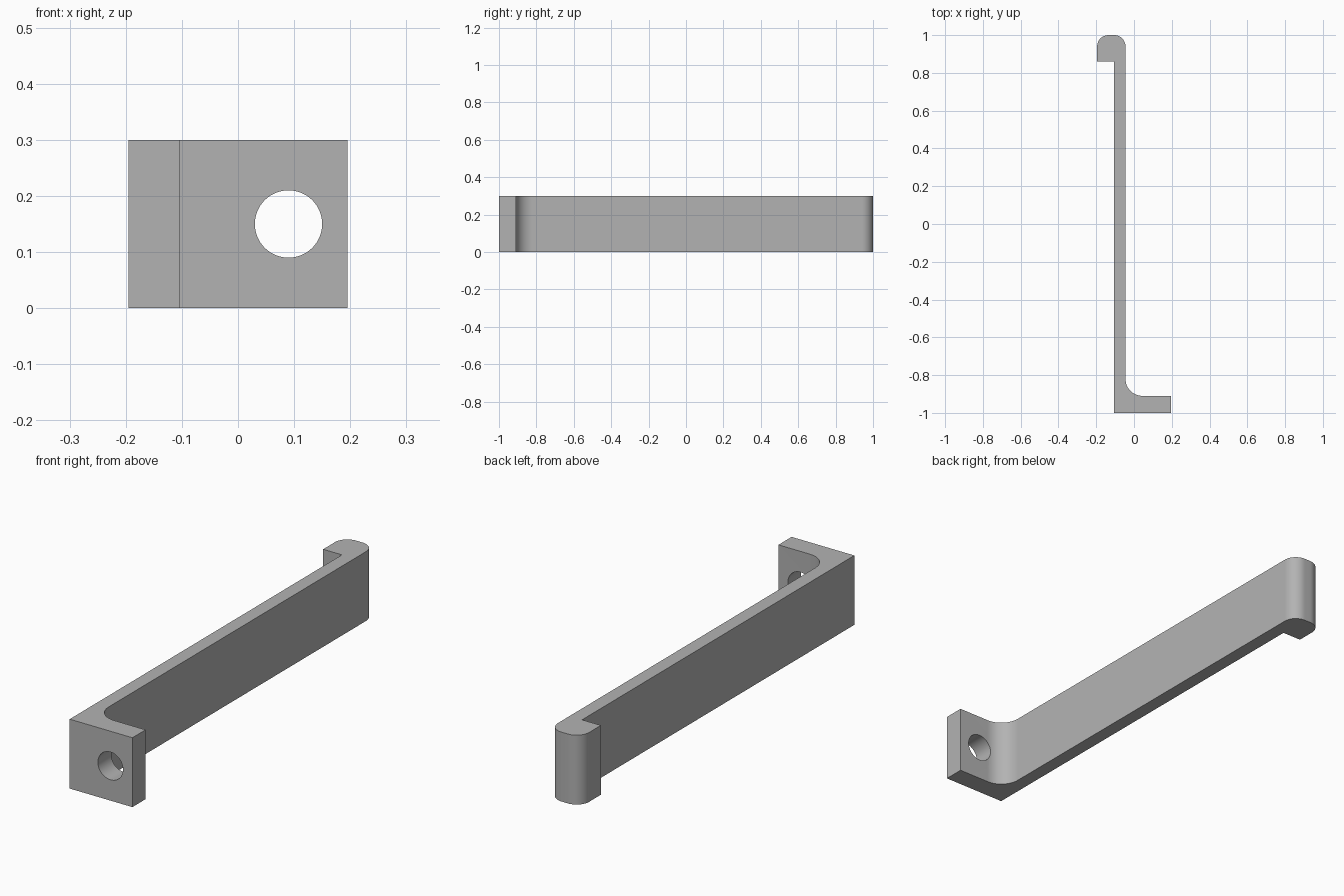
import bpy, bmesh
from math import sin, cos, radians
from mathutils import Vector

if "Cube" in bpy.data.objects:
    bpy.data.objects.remove(bpy.data.objects["Cube"])

HEIGHT = 0.3
HOLE_X, HOLE_Z, HOLE_R = 0.09, 0.15, 0.06


def make_material(name, color):
    mat = bpy.data.materials.new(name)
    mat.use_nodes = True
    mat.diffuse_color = color
    mat.node_tree.nodes["Principled BSDF"].inputs["Base Color"].default_value = color
    return mat


def arc(cx, cy, r, start, end, steps=16):
    angles = [radians(start + (end - start) * i / steps) for i in range(steps + 1)]
    return [(cx + r * cos(a), cy + r * sin(a)) for a in angles]


grey = make_material("plain grey", (0.45, 0.45, 0.45, 1))

# Plan outline: foot, filleted inner corner, long arm, rounded hook
outline = [(-0.105, -1), (0.195, -1), (0.195, -0.91)]
outline += arc(0.045, -0.82, 0.09, 270, 180)
outline += arc(-0.105, 0.94, 0.06, 0, 90)
outline += arc(-0.135, 0.94, 0.06, 90, 180)
outline += [(-0.195, 0.86), (-0.105, 0.86)]

# Extrude the outline upward
bm = bmesh.new()
base = bm.faces.new([bm.verts.new((x, y, 0)) for x, y in outline])
top = bmesh.ops.extrude_face_region(bm, geom=[base], use_keep_orig=True)
bmesh.ops.translate(bm, vec=Vector((0, 0, HEIGHT)),
                    verts=[g for g in top["geom"] if isinstance(g, bmesh.types.BMVert)])
bmesh.ops.recalc_face_normals(bm, faces=bm.faces)
mesh = bpy.data.meshes.new("hooked_bracket")
bm.to_mesh(mesh)
bm.free()
bracket = bpy.data.objects.new("hooked_bracket", mesh)
bpy.context.collection.objects.link(bracket)
mesh.materials.append(grey)

# Screw hole through the foot
bpy.ops.mesh.primitive_cylinder_add(vertices=64, radius=HOLE_R, depth=0.3,
                                    location=(HOLE_X, -0.95, HOLE_Z),
                                    rotation=(radians(90), 0, 0))
cutter = bpy.context.object
cutter.name = "hole_cutter"
cutter.data.materials.append(grey)
cutter.hide_render = True

hole = bracket.modifiers.new("screw_hole", "BOOLEAN")
hole.operation = "DIFFERENCE"
hole.solver = "EXACT"
hole.object = cutter

# Apply the cut, then smooth the curved walls only
bpy.ops.object.select_all(action="DESELECT")
bracket.select_set(True)
bpy.context.view_layer.objects.active = bracket
bpy.ops.object.modifier_apply(modifier=hole.name)
bpy.data.objects.remove(cutter)
bpy.ops.object.shade_smooth_by_angle(angle=radians(30))
